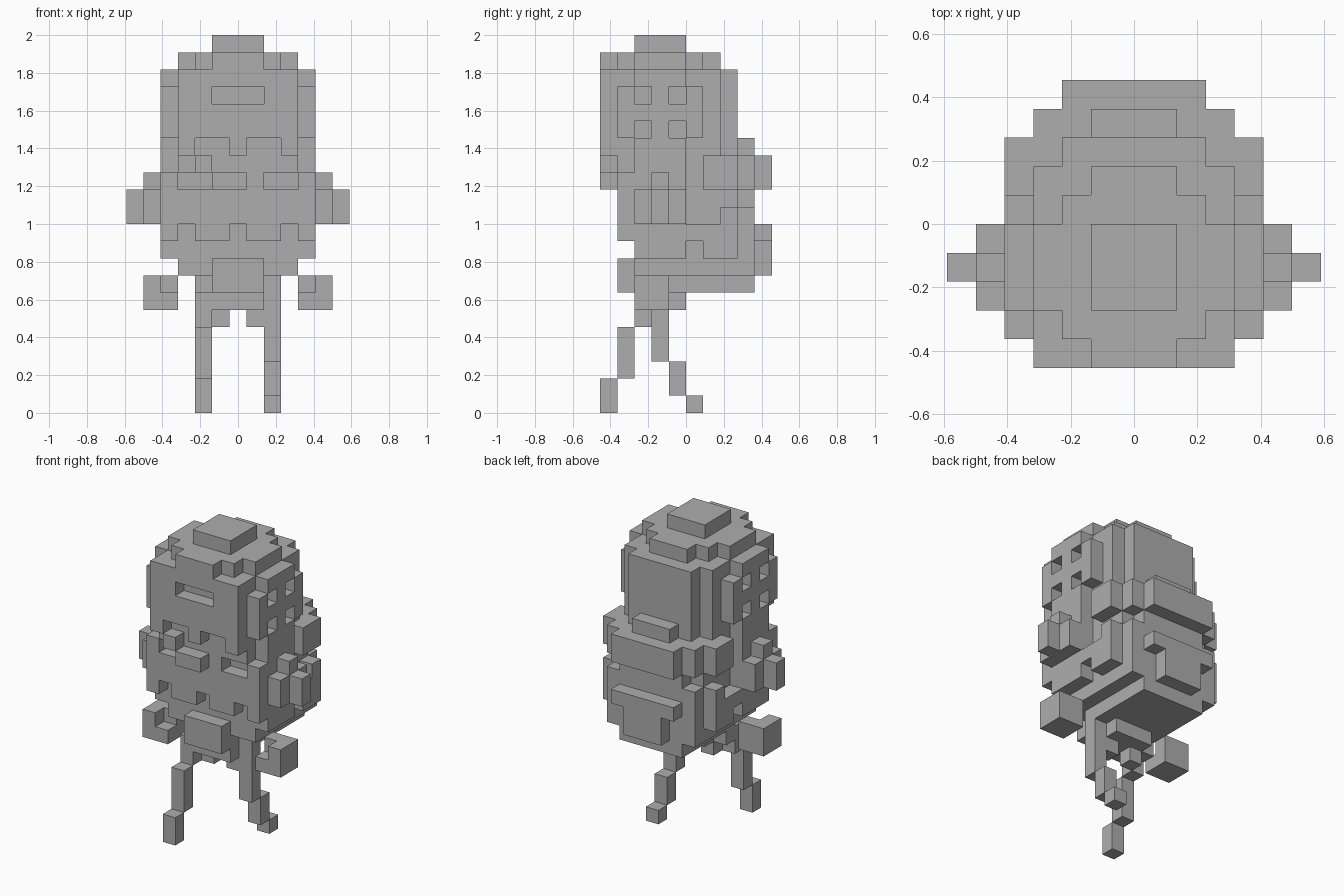
import bpy
import bmesh
from mathutils import Vector

cube = bpy.data.objects.get("Cube")
if cube:
    bpy.data.objects.remove(cube)

UNIT = 2 / 22
GREY = (0.42, 0.42, 0.42, 1)

metal = bpy.data.materials.new("plain_grey")
metal.use_nodes = True
metal.diffuse_color = GREY
metal.node_tree.nodes["Principled BSDF"].inputs["Base Color"].default_value = GREY

parts = {}


def cells(x, y, z):
    """Grid cells of a block; x is counted in whole cells from the centre cell."""
    return {(i, j, k) for i in range(x[0], x[1] + 1)
            for j in range(*y) for k in range(*z)}


def block(name, x, y, z):
    parts.setdefault(name, set()).update(cells(x, y, z))


def carve(name, x, y, z):
    parts[name] -= cells(x, y, z)


def middle(name, half, y, z):
    block(name, (-half, half), y, z)


def sides(x, y, z, name, action=block):
    """The same block on both sides of the model."""
    action(name, x, y, z)
    action(name, (-x[1], -x[0]), y, z)


# Head with a stepped crown
middle("head", half=3, y=(-5, 2), z=(15, 20))
middle("head", half=3, y=(-4, 2), z=(14, 15))
middle("head", half=2, y=(2, 3), z=(14, 20))
for half, span in ((1, (-5, 2)), (2, (-4, 1)), (3, (-3, 0))):
    middle("crown", half, y=span, z=(20, 21))
middle("crown", half=1, y=(-3, 0), z=(21, 22))

# Brow slot and eye recesses
carve("head", x=(-1, 1), y=(-5, -4), z=(18, 19))
sides(x=(1, 2), y=(-5, -4), z=(15, 16), name="head", action=carve)
block("eye_piece", x=(-2, -2), y=(-5, -4), z=(14, 15))
block("mouth_bar", x=(-1, 0), y=(-5, -4), z=(13, 14))

# Rounded side panels with four vents each
sides(x=(4, 4), y=(-4, 1), z=(16, 19), name="side_panels")
sides(x=(4, 4), y=(-3, 0), z=(14, 20), name="side_panels")
for front in (-3, -1):
    for low in (16, 18):
        sides(x=(4, 4), y=(front, front + 1), z=(low, low + 1),
              name="side_panels", action=carve)

# Upper band around the back
sides(x=(4, 4), y=(1, 3), z=(13, 15), name="upper_band")
middle("upper_band", half=3, y=(1, 4), z=(13, 15))
middle("upper_band", half=2, y=(4, 5), z=(13, 15))
middle("upper_band", half=1, y=(3, 4), z=(15, 16))

# Front plate with a notched lower edge and two recesses
middle("front_plate", half=4, y=(-4, -3), z=(10, 14))
for notch in (-3, 0, 3):
    carve("front_plate", x=(notch, notch), y=(-4, -3), z=(10, 11))
sides(x=(2, 3), y=(-4, -3), z=(13, 14), name="front_plate", action=carve)

# Body
middle("body", half=3, y=(-3, 3), z=(8, 14))
middle("body", half=4, y=(-3, 0), z=(9, 14))
middle("body", half=2, y=(3, 4), z=(11, 13))
sides(x=(4, 4), y=(0, 2), z=(9, 11), name="body")
sides(x=(4, 4), y=(0, 1), z=(9, 10), name="body", action=carve)

# Lower band and rounded underside
sides(x=(4, 4), y=(2, 3), z=(9, 12), name="lower_band")
middle("lower_band", half=3, y=(3, 4), z=(8, 12))
middle("lower_band", half=2, y=(4, 5), z=(10, 11))
middle("lower_band", half=1, y=(4, 5), z=(8, 10))
middle("underside", half=2, y=(-1, 4), z=(7, 8))

# Shoulder blocks
sides(x=(5, 5), y=(-3, 0), z=(11, 13), name="shoulders")
sides(x=(5, 5), y=(-2, -1), z=(13, 14), name="shoulders")
sides(x=(6, 6), y=(-2, -1), z=(11, 13), name="shoulders")

# Hands, hollowed at the inner front corner
sides(x=(4, 5), y=(-3, -1), z=(6, 8), name="hands")
sides(x=(4, 4), y=(-3, -2), z=(7, 8), name="hands", action=carve)

# Hips
middle("hips", half=1, y=(-4, -1), z=(7, 9))
middle("hips", half=1, y=(-3, 0), z=(6, 7))
sides(x=(1, 1), y=(-2, -1), z=(5, 6), name="hips")
sides(x=(2, 2), y=(-2, -1), z=(6, 8), name="hips")

# Striding legs, each a chain of shifted posts
RIGHT_STEPS = (((-3, -2), (5, 7)), ((-4, -3), (2, 5)), ((-5, -4), (0, 2)))
LEFT_STEPS = (((-2, -1), (3, 7)), ((-1, 0), (1, 3)), ((0, 1), (0, 1)))
for name, column, steps in (("right_leg", -2, RIGHT_STEPS), ("left_leg", 2, LEFT_STEPS)):
    for depth, height in steps:
        block(name, (column, column), depth, height)


def build(name, own, solid):
    """Skin the outer faces of a part and merge the flat areas."""
    bm = bmesh.new()
    for cell in own:
        centre = Vector(cell) + Vector((0, 0.5, 0.5))
        for axis in range(3):
            for sign in (-1, 1):
                normal = Vector((0, 0, 0))
                normal[axis] = sign
                if tuple(int(c) for c in Vector(cell) + normal) in solid:
                    continue
                u = Vector((0, 0, 0))
                u[(axis + 1) % 3] = 0.5
                v = normal.cross(u)
                middle_point = centre + normal / 2
                corners = (-u - v, u - v, u + v, v - u)
                bm.faces.new([bm.verts.new((middle_point + c) * UNIT) for c in corners])
    bmesh.ops.remove_doubles(bm, verts=bm.verts, dist=UNIT / 100)
    bmesh.ops.dissolve_limit(bm, angle_limit=0.01, verts=bm.verts, edges=bm.edges)
    mesh = bpy.data.meshes.new(name)
    bm.to_mesh(mesh)
    bm.free()
    mesh.materials.append(metal)
    bpy.context.collection.objects.link(bpy.data.objects.new(name, mesh))


solid = set().union(*parts.values())
for part_name, own_cells in parts.items():
    build(part_name, own_cells, solid)
